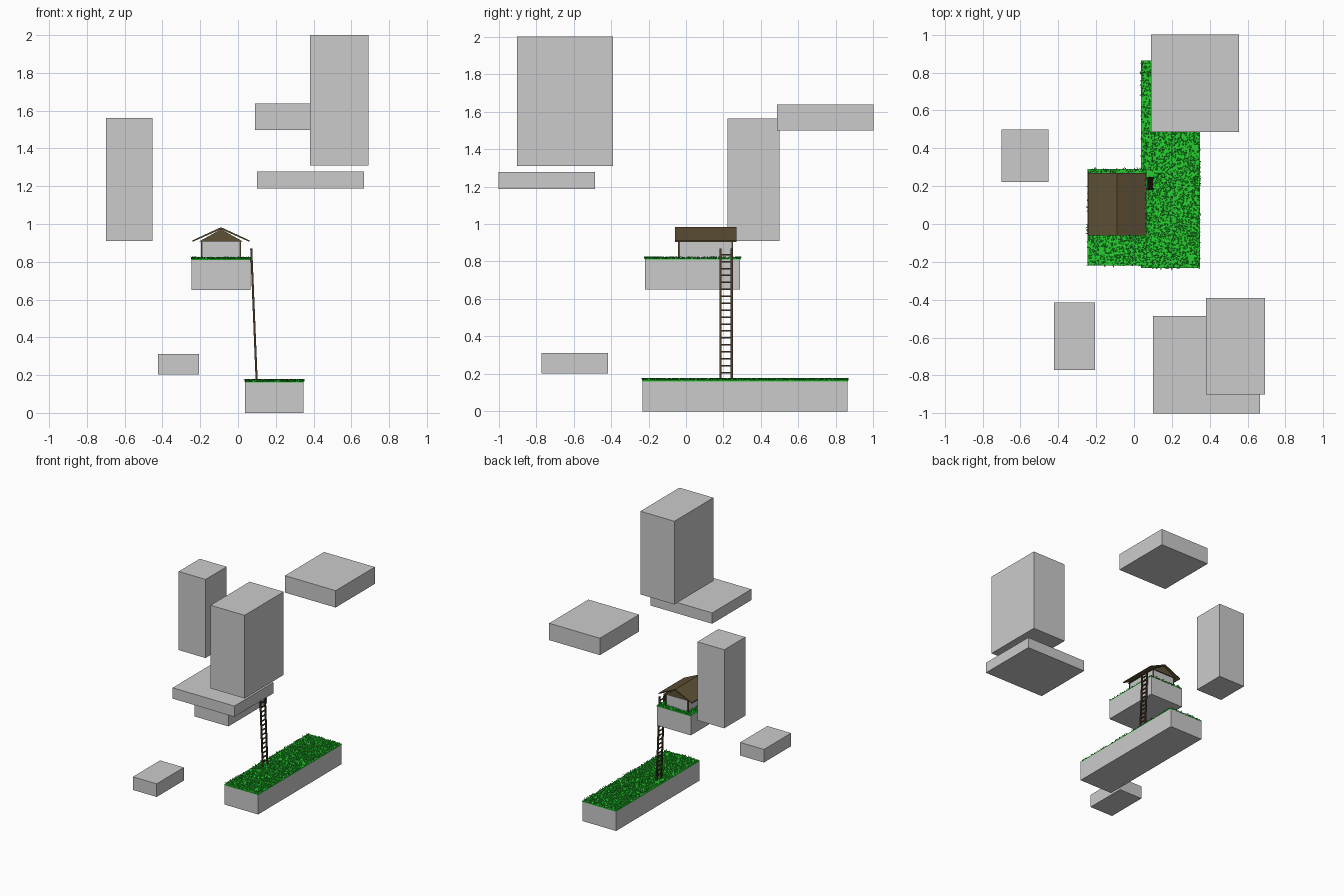
import bpy, bmesh, math, random
from mathutils import Vector, Matrix

if "Cube" in bpy.data.objects:
    bpy.data.objects.remove(bpy.data.objects["Cube"])

random.seed(4)


def material(name, rgb):
    m = bpy.data.materials.new(name)
    m.diffuse_color = (*rgb, 1)
    m.use_nodes = True
    m.node_tree.nodes["Principled BSDF"].inputs["Base Color"].default_value = m.diffuse_color
    return m


GREEN = material("grass_green", (0.02, 0.62, 0.03))
BROWN = material("wood_brown", (0.11, 0.08, 0.035))
DARK = material("dark_wood", (0.07, 0.045, 0.025))


def finish(name, bm, mat=None):
    me = bpy.data.meshes.new(name)
    bm.to_mesh(me)
    bm.free()
    ob = bpy.data.objects.new(name, me)
    bpy.context.collection.objects.link(ob)
    if mat:
        me.materials.append(mat)
    return ob


def add_box(bm, x, y, z):
    size = (x[1] - x[0], y[1] - y[0], z[1] - z[0], 1)
    mid = Vector((sum(x) / 2, sum(y) / 2, sum(z) / 2))
    bmesh.ops.create_cube(bm, size=1, matrix=Matrix.Translation(mid) @ Matrix.Diagonal(size))


def box(name, x, y, z, mat=None):
    bm = bmesh.new()
    add_box(bm, x, y, z)
    return finish(name, bm, mat)


def beam(bm, a, b, w):
    # square bar between two points
    a, b = Vector(a), Vector(b)
    rot = (b - a).to_track_quat('Z', 'Y').to_matrix().to_4x4()
    bmesh.ops.create_cube(bm, size=1, matrix=Matrix.Translation((a + b) / 2) @ rot
                          @ Matrix.Diagonal((w, w, (b - a).length, 1)))


def prism(name, profile, y0, y1, mat):
    # xz outline extruded along y
    bm = bmesh.new()
    f = bm.faces.new([bm.verts.new((x, y0, z)) for x, z in profile])
    ext = bmesh.ops.extrude_face_region(bm, geom=[f])["geom"]
    bmesh.ops.translate(bm, vec=(0, y1 - y0, 0),
                        verts=[v for v in ext if isinstance(v, bmesh.types.BMVert)])
    bmesh.ops.recalc_face_normals(bm, faces=bm.faces)
    return finish(name, bm, mat)


def grass(name, x, y, z, count):
    # thin turf with scattered bent blades
    bm = bmesh.new()
    add_box(bm, x, y, (z - 0.002, z + 0.005))
    for _ in range(count):
        p = Vector((random.uniform(*x), random.uniform(*y), z + 0.003))
        a = random.uniform(0, math.tau)
        out = Vector((math.cos(a), math.sin(a), 0))
        side = Vector((-out.y, out.x, 0)) * random.uniform(0.002, 0.004)
        h = random.uniform(0.006, 0.013)
        mid = p + out * 0.004 + Vector((0, 0, h))
        tip = p + out * random.uniform(0.009, 0.016) + Vector((0, 0, h * 1.1))
        v = [bm.verts.new(q) for q in (p - side, p + side, mid + side, mid - side, tip)]
        bm.faces.new(v[:4])
        bm.faces.new((v[3], v[2], v[4]))
    return finish(name, bm, GREEN)


# Floating blocks
box("left_tower_block", (-0.70, -0.453), (0.222, 0.498), (0.91, 1.562))
box("right_tower_block", (0.38, 0.692), (-0.902, -0.39), (1.31, 2.0))
box("front_slab", (0.10, 0.667), (-1.0, -0.486), (1.188, 1.278))
box("back_slab", (0.09, 0.556), (0.486, 1.0), (1.498, 1.638))
box("low_block", (-0.424, -0.206), (-0.772, -0.416), (0.203, 0.312))

# Grassy islands
box("house_island", (-0.246, 0.066), (-0.22, 0.288), (0.65, 0.81))
box("ground_island", (0.038, 0.348), (-0.233, 0.862), (0, 0.16))
grass("house_grass", (-0.246, 0.066), (-0.22, 0.29), 0.81, 1600)
grass("ground_grass", (0.038, 0.348), (-0.233, 0.864), 0.162, 3600)

# House walls, door and corner posts
cx = -0.09
box("house_walls", (cx - 0.102, cx + 0.102), (-0.037, 0.247), (0.81, 0.91))
box("door", (cx - 0.017, cx + 0.017), (-0.041, -0.035), (0.812, 0.882))
bm = bmesh.new()
for px in (cx - 0.102, cx + 0.102):
    for py in (-0.037, 0.247):
        add_box(bm, (px - 0.005, px + 0.005), (py - 0.005, py + 0.005), (0.81, 0.912))
finish("corner_posts", bm, BROWN)

# Gable fill and roof sheet
prism("gables", [(cx - 0.115, 0.908), (cx + 0.115, 0.908), (cx, 0.972)], -0.045, 0.255, BROWN)
prism("roof", [(cx - 0.152, 0.905), (cx, 0.972), (cx + 0.152, 0.905),
               (cx + 0.152, 0.913), (cx, 0.983), (cx - 0.152, 0.913)], -0.06, 0.27, BROWN)

# Leaning ladder
bm = bmesh.new()
foot, top = Vector((0.099, 0, 0.165)), Vector((0.070, 0, 0.87))
for y in (0.184, 0.244):
    s = Vector((0, y, 0))
    beam(bm, foot + s, top + s, 0.011)
for i in range(18):
    p = foot.lerp(top, 0.06 + i * 0.0525)
    beam(bm, p + Vector((0, 0.184, 0)), p + Vector((0, 0.244, 0)), 0.008)
finish("ladder", bm, DARK)
